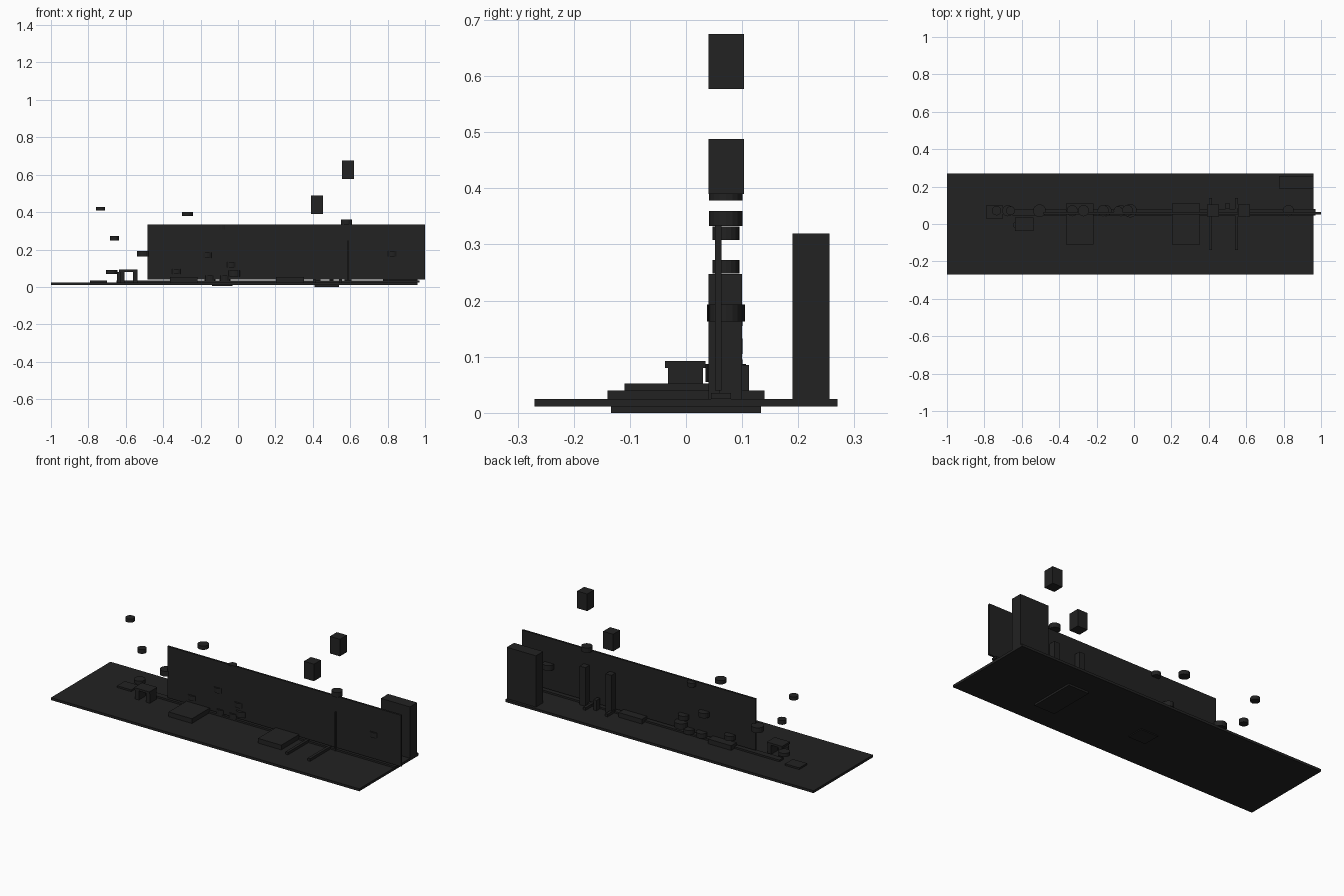
import bpy
import bmesh
from mathutils import Matrix, Vector

cube = bpy.data.objects.get("Cube")
if cube:
    bpy.data.objects.remove(cube, do_unlink=True)

# One dark finish for everything
dark = bpy.data.materials.new("dark_charcoal")
dark.use_nodes = True
colour = (0.016, 0.016, 0.016, 1)
dark.diffuse_color = colour
dark.node_tree.nodes["Principled BSDF"].inputs["Base Color"].default_value = colour


def finish(name, bm):
    mesh = bpy.data.meshes.new(name)
    bm.to_mesh(mesh)
    bm.free()
    mesh.materials.append(dark)
    obj = bpy.data.objects.new(name, mesh)
    bpy.context.collection.objects.link(obj)
    return obj


def box(name, x, y, z):
    """Box from (low, high) ranges."""
    bm = bmesh.new()
    centre = Vector([sum(r) / 2 for r in (x, y, z)])
    size = Vector([r[1] - r[0] for r in (x, y, z)])
    bmesh.ops.create_cube(bm, size=1, matrix=Matrix.LocRotScale(centre, None, size))
    return finish(name, bm)


def disc(name, x, radius, low, high, y=0.071):
    """Upright short cylinder."""
    bm = bmesh.new()
    bmesh.ops.create_cone(bm, cap_ends=True, segments=16, radius1=radius,
                          radius2=radius, depth=high - low,
                          matrix=Matrix.Translation((x, y, (low + high) / 2)))
    return finish(name, bm)


FLOOR = 0.025

# Ground plate and the two raised pads beneath it
box("base_plate", (-1, 0.96), (-0.27, 0.27), (0.011, FLOOR))
box("large_under_pad", (0.41, 0.54), (-0.134, 0.134), (0, 0.012))
box("small_under_pad", (-0.14, -0.03), (-0.08, 0.02), (0.006, 0.012))

# Long upright wall, its footing strip and the corner tower
box("long_wall", (-0.485, 1), (0.052, 0.063), (0.04, 0.335))
box("footing_strip", (-0.65, 0.97), (0.045, 0.08), (FLOOR, 0.035))
box("corner_tower", (0.775, 0.96), (0.19, 0.256), (FLOOR, 0.32))

# Low pads and rails on the plate
for name, x in (("left_pad", 0.278), ("right_pad", -0.29)):
    box(name, (x - 0.074, x + 0.074), (-0.11, 0.11), (FLOOR, 0.052))
for name, x in (("inner_rail", 0.408), ("outer_rail", 0.548)):
    box(name, (x - 0.008, x + 0.008), (-0.14, 0.14), (FLOOR, 0.04))
box("end_pad", (-0.79, -0.70), (0.03, 0.1), (FLOOR, 0.035))

# Posts behind the wall with blocks hovering over them
for name, x, low in (("inner", 0.423, 0.39), ("outer", 0.588, 0.577)):
    box(name + "_post", (x - 0.018, x + 0.018), (0.06, 0.1), (FLOOR, 0.247))
    box(name + "_floating_block", (x - 0.032, x + 0.032), (0.04, 0.103),
        (low, low + 0.098))
box("post_fin", (0.585, 0.591), (0.04, 0.06), (FLOOR, 0.247))
box("small_stub", (0.49, 0.51), (0.08, 0.112), (FLOOR, 0.085))

# Gate with a flat lintel on two legs
box("gate_lintel", (-0.635, -0.538), (-0.037, 0.035), (0.08, 0.092))
for name, x in (("gate_right_leg", -0.62), ("gate_left_leg", -0.55)):
    box(name, (x - 0.012, x + 0.012), (-0.032, 0.03), (FLOOR, 0.08))
disc("gate_knob", -0.632, 0.016, FLOOR, 0.08, y=-0.005)

# Discs: x, radius, bottom, top
discs = (
    (-0.735, 0.025, 0.408, 0.428),
    (-0.66, 0.024, 0.248, 0.272),
    (-0.675, 0.03, 0.07, 0.09),
    (-0.505, 0.034, 0.163, 0.193),
    (-0.33, 0.03, 0.068, 0.095),
    (-0.27, 0.03, 0.378, 0.4),
    (-0.165, 0.03, 0.155, 0.183),
    (-0.15, 0.03, 0.035, 0.062),
    (-0.085, 0.024, 0.308, 0.332),
    (-0.07, 0.03, 0.035, 0.06),
    (-0.035, 0.03, 0.105, 0.132),
    (-0.02, 0.036, 0.055, 0.087),
    (0.58, 0.03, 0.333, 0.36),
    (0.825, 0.03, 0.163, 0.193),
)
for i, (x, radius, low, high) in enumerate(discs, 1):
    disc(f"disc_{i}", x, radius, low, high)
